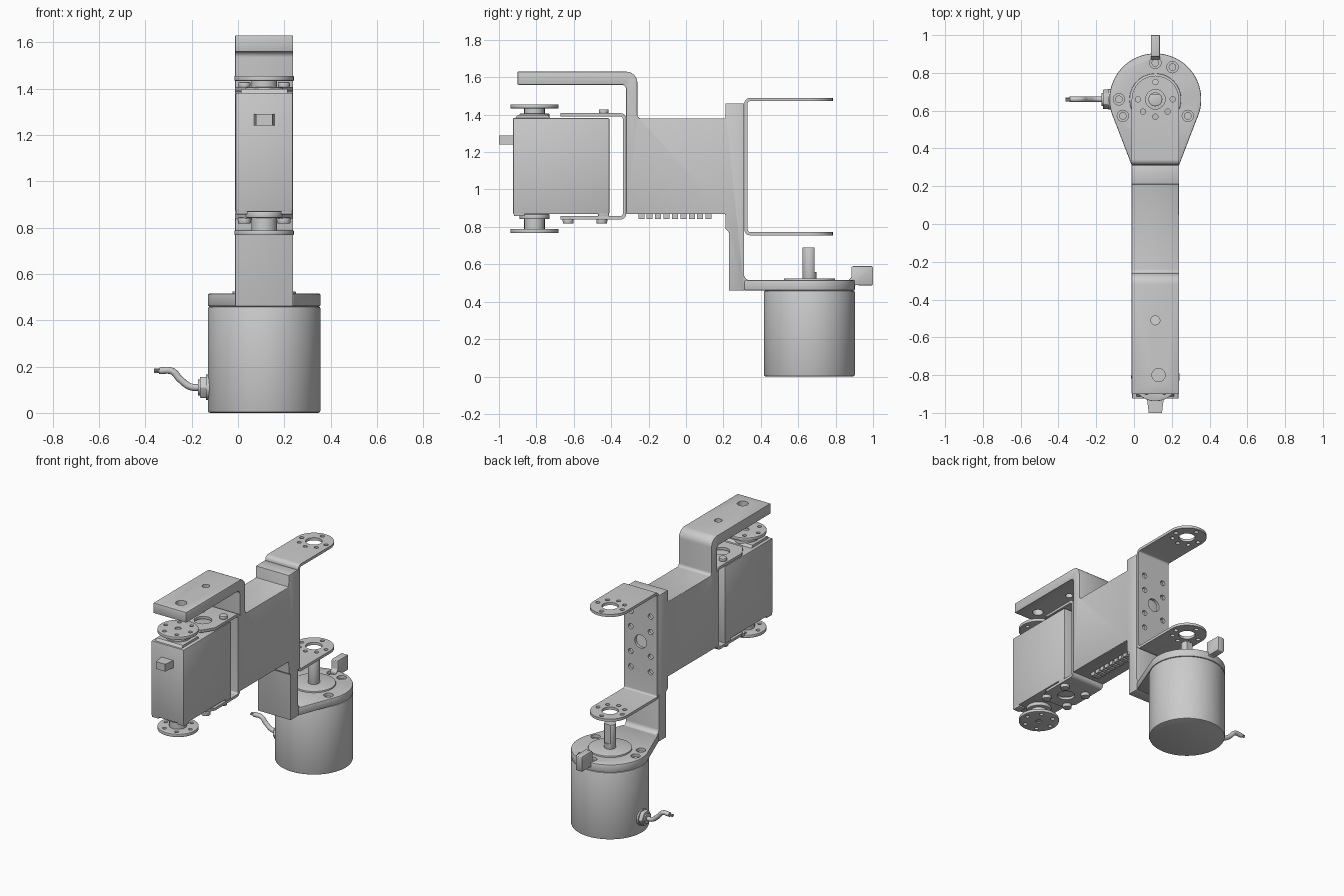
import bpy, bmesh
from math import sin, cos, radians, pi
from mathutils import Matrix, Vector

cube = bpy.data.objects.get("Cube")
if cube:
    bpy.data.objects.remove(cube)

grey = bpy.data.materials.new("plain grey")
grey.use_nodes = True
GREY = (0.6, 0.6, 0.6, 1)
grey.diffuse_color = GREY
grey.node_tree.nodes["Principled BSDF"].inputs["Base Color"].default_value = GREY

CX, HALF = 0.113, 0.125      # centre line and half width of the arm
MY, SY = 0.66, -0.81         # motor axis and servo axis along y
X0, X1 = CX - HALF, CX + HALF


def finish(name, bm, bevel=0):
    bmesh.ops.recalc_face_normals(bm, faces=bm.faces)
    mesh = bpy.data.meshes.new(name)
    bm.to_mesh(mesh)
    bm.free()
    obj = bpy.data.objects.new(name, mesh)
    bpy.context.collection.objects.link(obj)
    mesh.materials.append(grey)
    if bevel:
        mod = obj.modifiers.new("soft edges", "BEVEL")
        mod.width, mod.segments, mod.limit_method = bevel, 2, "ANGLE"
        mod.angle_limit = radians(40)
        apply(obj, mod)
    return obj


def apply(obj, mod):
    bpy.ops.object.select_all(action="DESELECT")
    obj.select_set(True)
    bpy.context.view_layer.objects.active = obj
    bpy.ops.object.modifier_apply(modifier=mod.name)


def boolean(obj, cutter, op="DIFFERENCE"):
    mod = obj.modifiers.new("cut", "BOOLEAN")
    mod.operation, mod.object, mod.solver = op, cutter, "EXACT"
    apply(obj, mod)
    bpy.data.objects.remove(cutter)


def extrude(name, pts, lo, hi, axis="Z", bevel=0):
    """Outline in (x, y) swept along z, or in (y, z) swept along x."""
    bm = bmesh.new()
    place = (lambda p: (p[0], p[1], lo)) if axis == "Z" else (lambda p: (lo, p[0], p[1]))
    face = bm.faces.new([bm.verts.new(place(p)) for p in pts])
    step = (0, 0, hi - lo) if axis == "Z" else (hi - lo, 0, 0)
    ext = bmesh.ops.extrude_face_region(bm, geom=[face])
    bmesh.ops.translate(bm, vec=step, verts=[v for v in ext["geom"] if isinstance(v, bmesh.types.BMVert)])
    return finish(name, bm, bevel)


def box(name, x, y, z, bevel=0):
    return extrude(name, [(x[0], y[0]), (x[1], y[0]), (x[1], y[1]), (x[0], y[1])], *z, bevel=bevel)


def rods(name, centres, r, depth, axis="Z", sides=32, bevel=0, r2=None):
    """One or more cylinders, centred on the given points."""
    turn = {"Z": Matrix(), "Y": Matrix.Rotation(pi / 2, 4, "X"), "X": Matrix.Rotation(pi / 2, 4, "Y")}[axis]
    bm = bmesh.new()
    for c in centres:
        bmesh.ops.create_cone(bm, cap_ends=True, segments=sides, radius1=r, radius2=r if r2 is None else r2,
                              depth=depth, matrix=Matrix.Translation(Vector(c)) @ turn)
    return finish(name, bm, bevel)


def drill(obj, centres, r, depth, axis="Z"):
    boolean(obj, rods("cutter", centres, r, depth, axis, 24))


def arc(cx, cy, r, a0, a1, n=8):
    angles = [radians(a0 + (a1 - a0) * i / n) for i in range(n + 1)]
    return [(cx + r * cos(a), cy + r * sin(a)) for a in angles]


def ring(cy, r, angles, z):
    return [(x, y, z) for a in angles for x, y in arc(CX, cy, r, a, a, 1)[:1]]


def u_bracket(name, y, d, length, z0, z1, plan, t=0.018, r=0.03):
    """Sheet channel whose web is at y and whose flanges point along d."""
    corner = lambda zc, rad, a0, a1: [(y + d * (r + q), z) for q, z in arc(0, zc, rad, a0, a1)]
    end = y + d * length
    pts = ([(end, z0)] + corner(z0 + r, r, 270, 180) + corner(z1 - r, r, 180, 90) + [(end, z1), (end, z1 - t)]
           + corner(z1 - r, r - t, 90, 180) + corner(z0 + r, r - t, 180, 270) + [(end, z0 + t)])
    obj = extrude(name, pts, X0, X1, "X")
    boolean(obj, extrude("cutter", plan, z0 - 0.1, z1 + 0.1), "INTERSECT")
    return obj


# Main arm: motor post, solid beam and hooked upper support
profile = ([(-0.32, 0.868), (0.21, 0.868), (0.21, 0.79), (0.23, 0.77), (0.23, 0.46), (0.31, 0.46)]
           + arc(0.34, 0.545, 0.03, 270, 180)
           + [(0.31, 1.46), (0.21, 1.46), (0.21, 1.38)]
           + arc(-0.24, 1.40, 0.02, 270, 180) + arc(-0.32, 1.57, 0.06, 0, 90)
           + [(-0.90, 1.63), (-0.90, 1.56)] + arc(-0.345, 1.535, 0.025, 90, 0))
arm = extrude("main_arm", profile, X0, X1, "X", bevel=0.009)
drill(arm, [(CX, -0.51, 1.6)], 0.024, 0.2)
drill(arm, [(CX + 0.017, -0.80, 1.6)], 0.035, 0.2)
for i in range(9):
    y = -0.255 + i * 0.045
    box("beam_underside_rib", (CX - 0.03, CX + 0.03), (y, y + 0.032), (0.843, 0.87))

# Motor mount with counterbored screw holes and end stop
outline = arc(CX, MY, 0.243, -25, 205, 48) + [(X0, 0.31), (X1, 0.31)]
mount = extrude("motor_mount", outline, 0.46, 0.515, bevel=0.006)
screws = ring(MY, 0.193, (62, 90, 180, 207, 333), 0.515)
drill(mount, screws, 0.03, 0.05)
rods("mount_screws", [(x, y, 0.492) for x, y, z in screws], 0.02, 0.016, sides=20)
stop = ([(0.87, 0.465)] + arc(0.89, 0.50, 0.02, 270, 330, 3) + [(0.93, 0.487), (0.995, 0.487), (1, 0.495)]
        + [(1, 0.585), (0.995, 0.59), (0.89, 0.59), (0.885, 0.585), (0.885, 0.53), (0.87, 0.515)])
extrude("end_stop", stop, CX - 0.024, CX + 0.024, "X", bevel=0.004)

# Motor
rods("motor_can", [(CX, MY, 0.23)], 0.243, 0.46, sides=96, bevel=0.01)
rods("motor_boss", [(CX, MY, 0.51)], 0.137, 0.03, sides=64, bevel=0.004)
shaft = rods("motor_shaft", [(CX, MY, 0.60)], 0.037, 0.18, bevel=0.003)
boolean(shaft, box("cutter", (0, 0.3), (MY + 0.028, MY + 0.1), (0.56, 0.8)))

# Cable gland and cable
rods("gland_nut", [(-0.147, MY, 0.11)], 0.052, 0.036, "X", 6, 0.004)
rods("gland_collar", [(-0.128, MY, 0.11)], 0.055, 0.02, "X")
rods("gland_neck", [(-0.163, MY, 0.11)], 0.034, 0.02, "X")
curve = bpy.data.curves.new("cable", "CURVE")
curve.dimensions, curve.bevel_depth, curve.bevel_resolution, curve.use_fill_caps = "3D", 0.015, 4, True
path = [(-0.16, 0.11), (-0.205, 0.113), (-0.25, 0.145), (-0.285, 0.18), (-0.34, 0.182)]
spline = curve.splines.new("BEZIER")
spline.bezier_points.add(len(path) - 1)
for point, (x, z) in zip(spline.bezier_points, path):
    point.co = (x, MY, z)
    point.handle_left_type = point.handle_right_type = "AUTO"
curve.materials.append(grey)
bpy.context.collection.objects.link(bpy.data.objects.new("cable", curve))
rods("cable_wires", [(-0.348, MY + dy, 0.182 + dz) for dy, dz in ((-0.006, 0), (0.006, 0.004), (0, -0.006))],
     0.005, 0.03, "X", 10)

# Rear output bracket with rounded, drilled flanges
stadium = [(X0, 0.2), (X1, 0.2)] + arc(CX, MY, HALF, 0, 180, 32)
rear = u_bracket("rear_bracket", 0.312, 1, 0.6, 0.755, 1.49, stadium)
drill(rear, [(CX, MY, 1.12)], 0.052, 1)
drill(rear, ring(MY, 0.092, (0, 90, 180, 225, 270, 315), 1.12), 0.014, 1)
drill(rear, [(CX, 0.32, 1.12)], 0.045, 0.03, "Y")
drill(rear, [(CX + sx * 0.075, 0.32, 1.12 + sz) for sx in (-1, 1) for sz in (-0.19, -0.085, 0.085, 0.19)],
      0.018, 0.03, "Y")

# Servo bracket with tapered flange ends
taper = [(X0, -0.3), (X0, -0.59), (X0 + 0.05, -0.67), (X1 - 0.05, -0.67), (X1, -0.59), (X1, -0.3)]
holder = u_bracket("servo_bracket", -0.32, -1, 0.5, 0.84, 1.408, taper)
drill(holder, [(CX, -0.54, 1.12)], 0.055, 1)
rods("servo_bracket_lower_screws", [(CX + s * 0.085, y, 0.83) for s in (-1, 1) for y in (-0.63, -0.45)],
     0.028, 0.025, sides=20, r2=0.03, bevel=0.004)
rods("servo_bracket_upper_screws", [(CX + s * 0.085, -0.44, 1.417) for s in (-1, 1)],
     0.026, 0.022, sides=20, bevel=0.005)

# Servo body, covers and plug
box("servo_body", (X0 + 0.002, X1 - 0.002), (-0.925, -0.41), (0.868, 1.382), bevel=0.006)
plug = [(CX - 0.035, -1), (CX + 0.035, -1), (CX + 0.045, -0.92), (CX - 0.045, -0.92)]
extrude("servo_plug", plug, 1.24, 1.29)
cover = [(-0.915, 1.38), (-0.90, 1.398), (-0.74, 1.398), (-0.725, 1.38)]
extrude("servo_top_cover", cover, X0 + 0.025, X1 - 0.025, "X")
for x in (X0 + 0.003, X1 - 0.053):
    for y in (-0.92, -0.47):
        box("servo_foot", (x, x + 0.05), (y, y + 0.057), (0.857, 0.885), bevel=0.003)

# Servo horns, upper and lower
for name, sign, z in (("upper", 1, 1.38), ("lower", -1, 0.868)):
    top = 0.064 if sign > 0 else 0.09
    rods(name + "_bearing", [(CX, SY, z + sign * 0.013)], 0.08, 0.026, sides=48, bevel=0.004)
    rods(name + "_hub", [(CX, SY, z + sign * top / 2)], 0.055, top, sides=40)
    horn = rods(name + "_horn", [(CX, SY, z + sign * top)], 0.128, 0.021, sides=64, bevel=0.003)
    drill(horn, ring(SY, 0.093, range(0, 360, 60), z + sign * top), 0.013, 0.1)
    drill(horn, [(CX, SY, z + sign * (top + 0.01))], 0.02, 0.014)

# Smooth round surfaces while keeping edges crisp
bpy.ops.object.select_all(action="DESELECT")
for obj in bpy.context.scene.objects:
    if obj.type == "MESH" and grey.name in obj.data.materials:
        obj.select_set(True)
        bpy.context.view_layer.objects.active = obj
bpy.ops.object.shade_smooth_by_angle(angle=radians(35))
